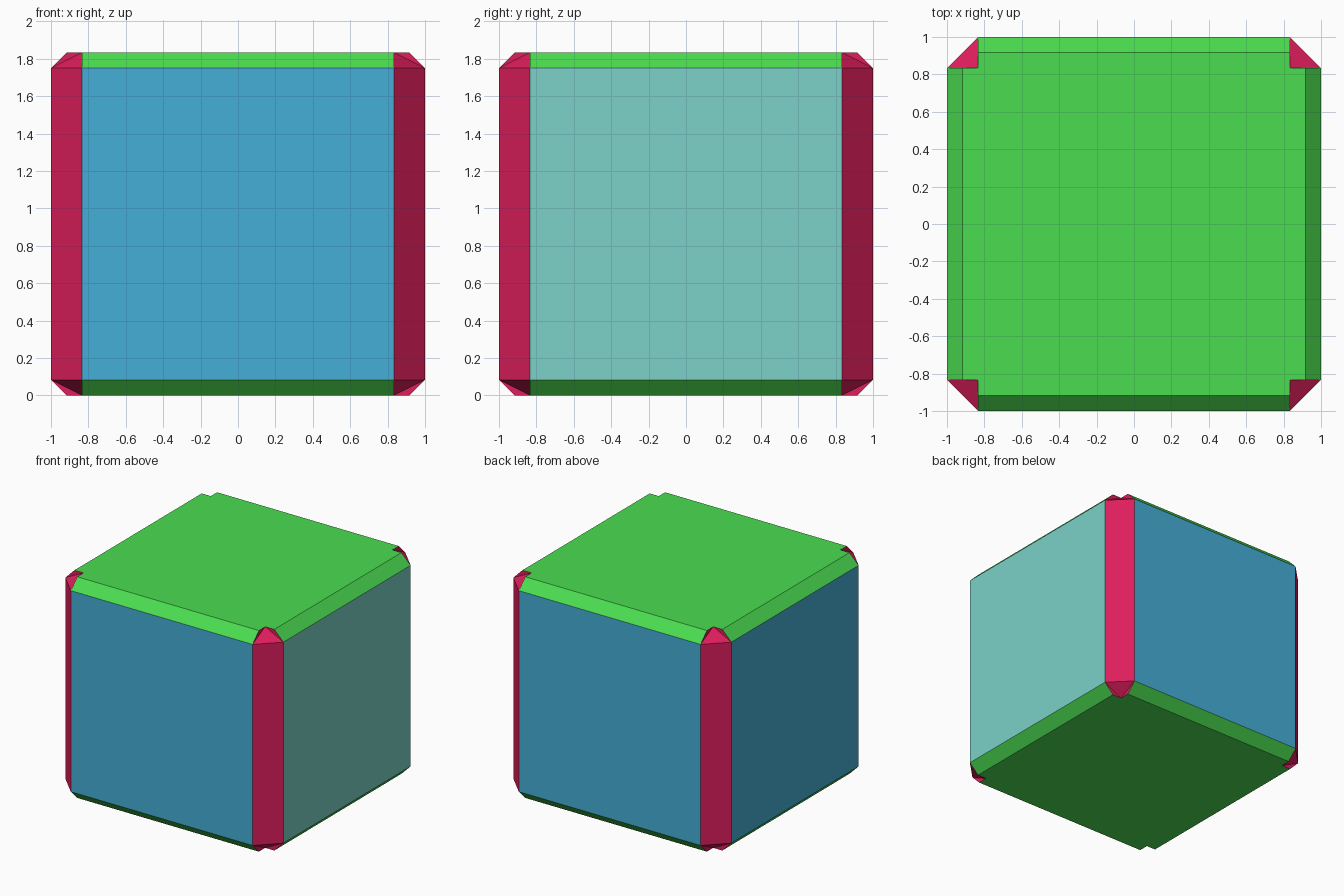
import bpy

if "Cube" in bpy.data.objects:
    bpy.data.objects.remove(bpy.data.objects["Cube"])

S, B = 5 / 6, 11 / 12          # panel half width, bevelled top half width
MID = 11 / 12                  # half height of the whole body
H = S                          # half height of the side panels


def material(name, rgb):
    m = bpy.data.materials.new(name)
    m.diffuse_color = (*rgb, 1)
    m.use_nodes = True
    m.node_tree.nodes["Principled BSDF"].inputs["Base Color"].default_value = m.diffuse_color
    return m


GREEN = material("green", (0.07, 0.72, 0.08))
RED = material("red", (0.73, 0.013, 0.107))
BLUE = material("blue", (0.06, 0.43, 0.68))
TEAL = material("teal", (0.20, 0.64, 0.58))


def part(name, verts, faces, mat, mirror=(False, False, False)):
    """Mesh centred on mid height, optionally mirrored about the centre."""
    me = bpy.data.meshes.new(name)
    me.from_pydata(verts, [], faces)
    me.materials.append(mat)
    ob = bpy.data.objects.new(name, me)
    ob.location.z = MID
    bpy.context.collection.objects.link(ob)
    if any(mirror):
        mod = ob.modifiers.new("mirror", 'MIRROR')
        mod.use_axis = mirror
    return ob


def turn(p, k):
    """Rotate a point by k quarter turns about z."""
    x, y, z = p
    for _ in range(k):
        x, y = -y, x
    return (x, y, z)


# Four side panels
panel = [(-S, -1, -H), (S, -1, -H), (S, -1, H), (-S, -1, H)]
for k, (name, mat) in enumerate([("front_panel", BLUE), ("right_panel", TEAL),
                                 ("back_panel", BLUE), ("left_panel", BLUE)]):
    part(name, [turn(p, k) for p in panel], [(0, 1, 2, 3)], mat)

# Top and bottom plates: notched flat face with a bevelled strip on each side
verts, faces = [], []
for k in range(4):
    i = len(verts)
    verts += [turn(p, k) for p in [(-S, -1, H), (S, -1, H), (S, -B, MID),
                                   (-S, -B, MID), (S, -S, MID)]]
    faces.append((i, i + 1, i + 2, i + 3))
outline = [5 * k + j for k in range(4) for j in (3, 2, 4)]
faces.append(tuple(outline))
part("top_and_bottom_plates", verts, faces, GREEN, (False, False, True))

# Four corner posts: chamfer face, sloping end triangle and the notch walls
post = [(1, -S, -H), (1, -S, H), (S, -1, H), (S, -1, -H),
        (S, -S, MID), (S, -B, MID), (B, -S, MID),
        (S, -S, -MID), (S, -B, -MID), (B, -S, -MID)]
post_faces = [(0, 1, 2, 3), (1, 4, 2), (2, 4, 5), (1, 6, 4),
              (0, 3, 7), (3, 8, 7), (0, 7, 9)]
part("corner_posts", post, post_faces, RED, (True, True, False))
